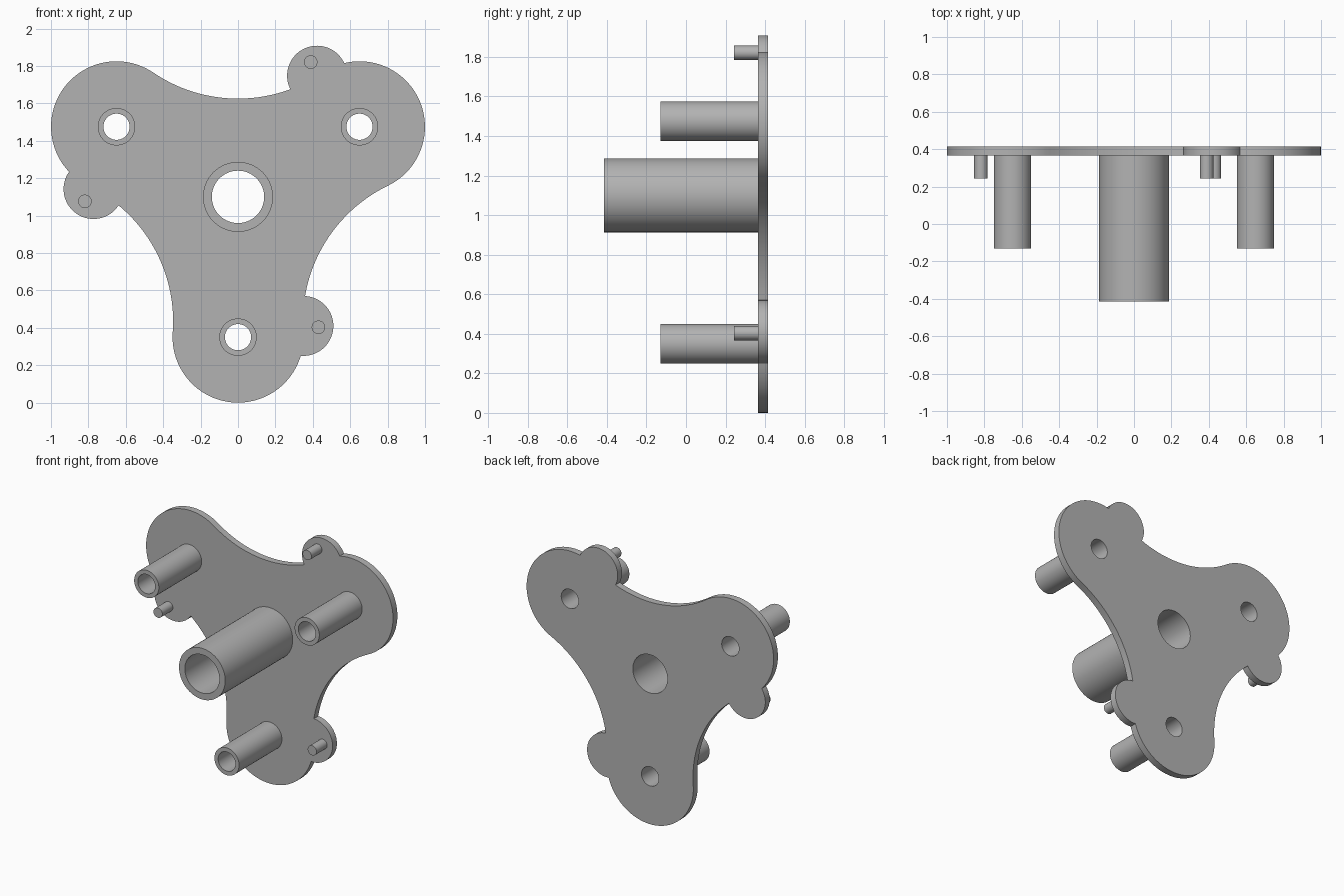
import bpy, bmesh
from math import radians, pi, tau, atan2, ceil
from mathutils import Vector, Matrix

cube = bpy.data.objects.get("Cube")
if cube:
    bpy.data.objects.remove(cube, do_unlink=True)

grey = bpy.data.materials.new("plain grey")
grey.use_nodes = True
GREY = (0.45, 0.45, 0.45, 1)
grey.diffuse_color = GREY
grey.node_tree.nodes["Principled BSDF"].inputs["Base Color"].default_value = GREY

HUB_Z = 1.1
FRONT, BACK = 0.365, 0.415      # plate thickness along y
TURNS = [Matrix.Rotation(radians(a), 2) for a in (0, 120, 240)]


def arc(c, r, a0, a1, step=radians(4)):
    """Points from angle a0 towards a1, without the last one."""
    n = max(2, ceil(abs(a1 - a0) / step))
    return [c + r * Vector((1, 0)) @ Matrix.Rotation(-(a0 + (a1 - a0) * i / n), 2)
            for i in range(n)]


def circle(c, r, n=64):
    return arc(c, r, 0, tau, tau / n)


def angle(c, p):
    return atan2(p.y - c.y, p.x - c.x)


def crossings(c0, r0, c1, r1):
    """Both meeting points of two circles, lowest first."""
    d = c1 - c0
    a = (r0 * r0 - r1 * r1 + d.length_squared) / (2 * d.length)
    h = (r0 * r0 - a * a) ** 0.5
    u = d.normalized()
    side = Vector((-u.y, u.x)) * h
    return sorted((c0 + u * a + side, c0 + u * a - side), key=lambda p: p.y)


def extrude_loops(name, loops, y0, y1):
    """Solid between y0 and y1; loops inside the first become holes."""
    curve = bpy.data.curves.new(name, 'CURVE')
    curve.dimensions = '2D'
    curve.fill_mode = 'BOTH'
    curve.extrude = (y1 - y0) / 2
    for loop in loops:
        spline = curve.splines.new('POLY')
        spline.points.add(len(loop) - 1)
        for point, p in zip(spline.points, loop):
            point.co = (p.x, p.y, 0, 1)
        spline.use_cyclic_u = True
    obj = bpy.data.objects.new(name, curve)
    bpy.context.collection.objects.link(obj)
    obj.rotation_euler.x = pi / 2
    obj.location = (0, (y0 + y1) / 2, HUB_Z)
    bpy.ops.object.select_all(action='DESELECT')
    obj.select_set(True)
    bpy.context.view_layer.objects.active = obj
    bpy.ops.object.convert(target='MESH')
    obj = bpy.context.object
    bm = bmesh.new()
    bm.from_mesh(obj.data)
    bmesh.ops.remove_doubles(bm, verts=bm.verts, dist=1e-5)
    bmesh.ops.recalc_face_normals(bm, faces=bm.faces)
    bm.to_mesh(obj.data)
    bm.free()
    obj.data.materials.clear()
    obj.data.materials.append(grey)
    bpy.ops.object.shade_smooth_by_angle(angle=radians(30))
    return obj


# Layout of one arm; the others are turned copies
arm, arm_r = Vector((0, -0.75)), 0.35
lobe, lobe_r = Vector((0.35, -0.69)), 0.16
pin, pin_r = Vector((0.43, -0.697)), 0.036
waist, waist_r = Vector((1.153, -0.6655)), 0.806
hub = Vector((0, 0))
HUB_OUT, HUB_IN, POST_OUT, POST_IN = 0.187, 0.14, 0.1, 0.07

# Plate outline: arm end, small side lobe, then the hollow to the next arm
low = crossings(arm, arm_r, lobe, lobe_r)[0]
high = crossings(waist, waist_r, lobe, lobe_r)[1]
left_waist = Vector((-waist.x, waist.y))
sector = arc(arm, arm_r, angle(arm, left_waist), angle(arm, low) + tau)
sector += arc(lobe, lobe_r, angle(lobe, low), angle(lobe, high))
sector += arc(waist, waist_r, angle(waist, high) % tau,
              angle(waist, TURNS[1] @ arm) % tau, radians(2.5))
outline = [t @ p for t in TURNS for p in sector]
holes = [circle(hub, HUB_IN)] + [circle(t @ arm, POST_IN) for t in TURNS]
extrude_loops("plate", [outline] + holes, FRONT, BACK)

# Hollow hub, hollow posts and solid pins on the front
extrude_loops("hub_tube", [circle(hub, HUB_OUT), circle(hub, HUB_IN)], -0.415, FRONT)
for t, where in zip(TURNS, ("bottom", "left", "right")):
    extrude_loops(where + "_post", [circle(t @ arm, POST_OUT), circle(t @ arm, POST_IN)],
                  -0.13, FRONT)
    extrude_loops(where + "_pin", [circle(t @ pin, pin_r, 32)], 0.243, FRONT)
